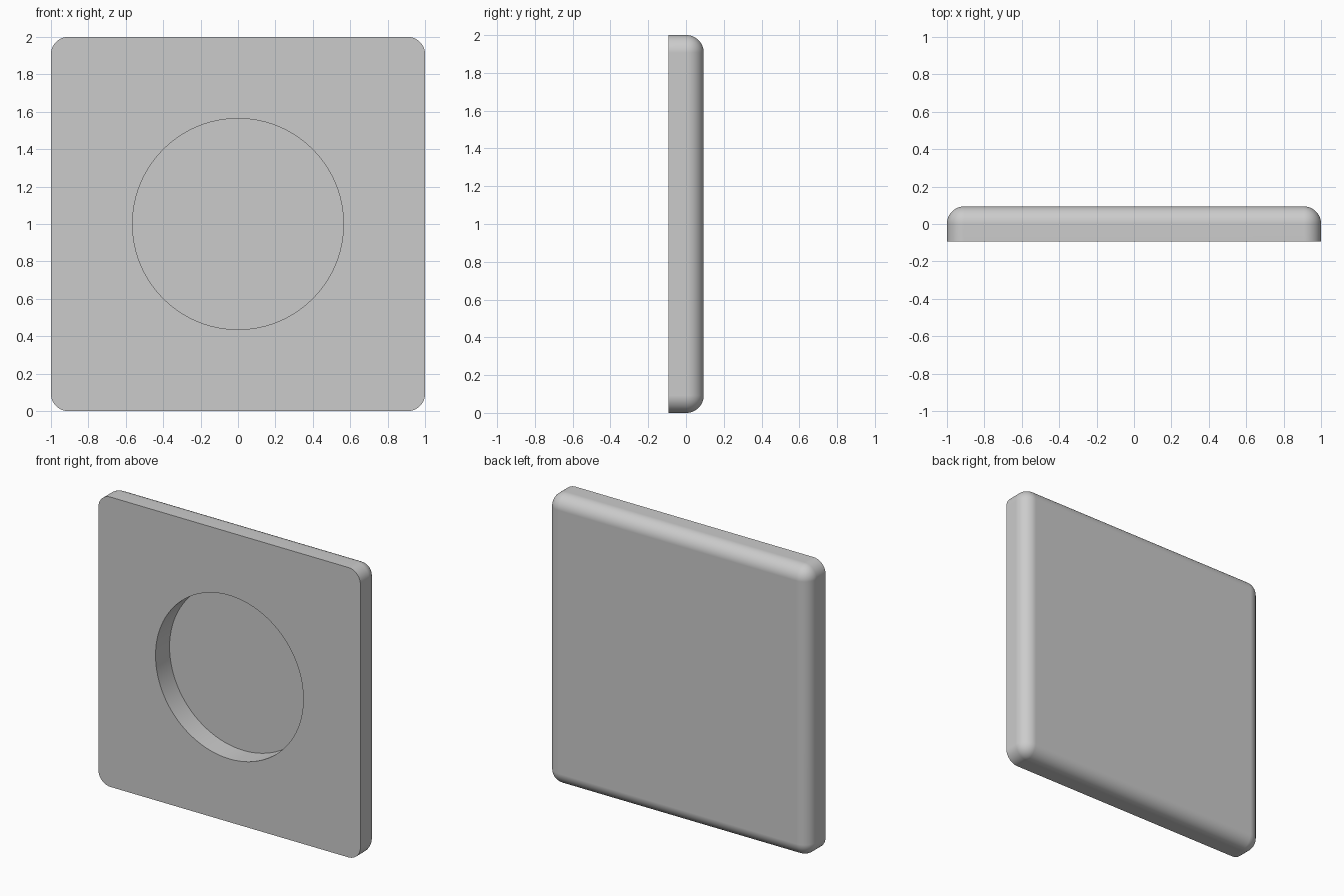
import bpy, bmesh, math
from mathutils import Matrix

SIZE, THICK, ROUND = 2.0, 0.1875, 0.092
POCKET_RADIUS, POCKET_DEPTH = 0.564, 0.153

cube = bpy.data.objects.get("Cube")
if cube:
    bpy.data.objects.remove(cube, do_unlink=True)

# Single plain grey
grey = bpy.data.materials.new("light grey")
grey.use_nodes = True
colour = (0.6, 0.6, 0.6, 1)
grey.diffuse_color = colour
grey.node_tree.nodes["Principled BSDF"].inputs["Base Color"].default_value = colour


def make_object(name, bm):
    bmesh.ops.recalc_face_normals(bm, faces=bm.faces)
    mesh = bpy.data.meshes.new(name)
    bm.to_mesh(mesh)
    bm.free()
    mesh.materials.append(grey)
    obj = bpy.data.objects.new(name, mesh)
    bpy.context.collection.objects.link(obj)
    return obj


# Square plate: rounded corners and back rim, sharp front rim
bm = bmesh.new()
bmesh.ops.create_cube(bm, size=1)
bmesh.ops.scale(bm, vec=(SIZE, THICK, SIZE), verts=bm.verts)
bmesh.ops.translate(bm, vec=(0, 0, SIZE / 2), verts=bm.verts)
rounded = [e for e in bm.edges if any(v.co.y > 0 for v in e.verts)]
bmesh.ops.bevel(bm, geom=rounded, offset=ROUND, offset_type='OFFSET',
                segments=12, profile=0.5, affect='EDGES')
plate = make_object("plate", bm)

# Round pocket cut into the front
bm = bmesh.new()
bmesh.ops.create_cone(bm, cap_ends=True, segments=96, radius1=POCKET_RADIUS,
                      radius2=POCKET_RADIUS, depth=POCKET_DEPTH * 2)
bmesh.ops.transform(bm, verts=bm.verts,
                    matrix=Matrix.Translation((0, -THICK / 2, SIZE / 2))
                    @ Matrix.Rotation(math.pi / 2, 4, 'X'))
cutter = make_object("pocket_cutter", bm)
cutter.hide_render = True

cut = plate.modifiers.new("pocket", 'BOOLEAN')
cut.operation = 'DIFFERENCE'
cut.solver = 'EXACT'
cut.object = cutter

bpy.ops.object.select_all(action='DESELECT')
plate.select_set(True)
bpy.context.view_layer.objects.active = plate
bpy.ops.object.modifier_apply(modifier=cut.name)
bpy.data.objects.remove(cutter, do_unlink=True)

# Smooth rounding with crisp rims and truly flat large faces
bpy.ops.object.shade_smooth_by_angle(angle=math.radians(30))
weighted = plate.modifiers.new("flat faces", 'WEIGHTED_NORMAL')
weighted.keep_sharp = True
